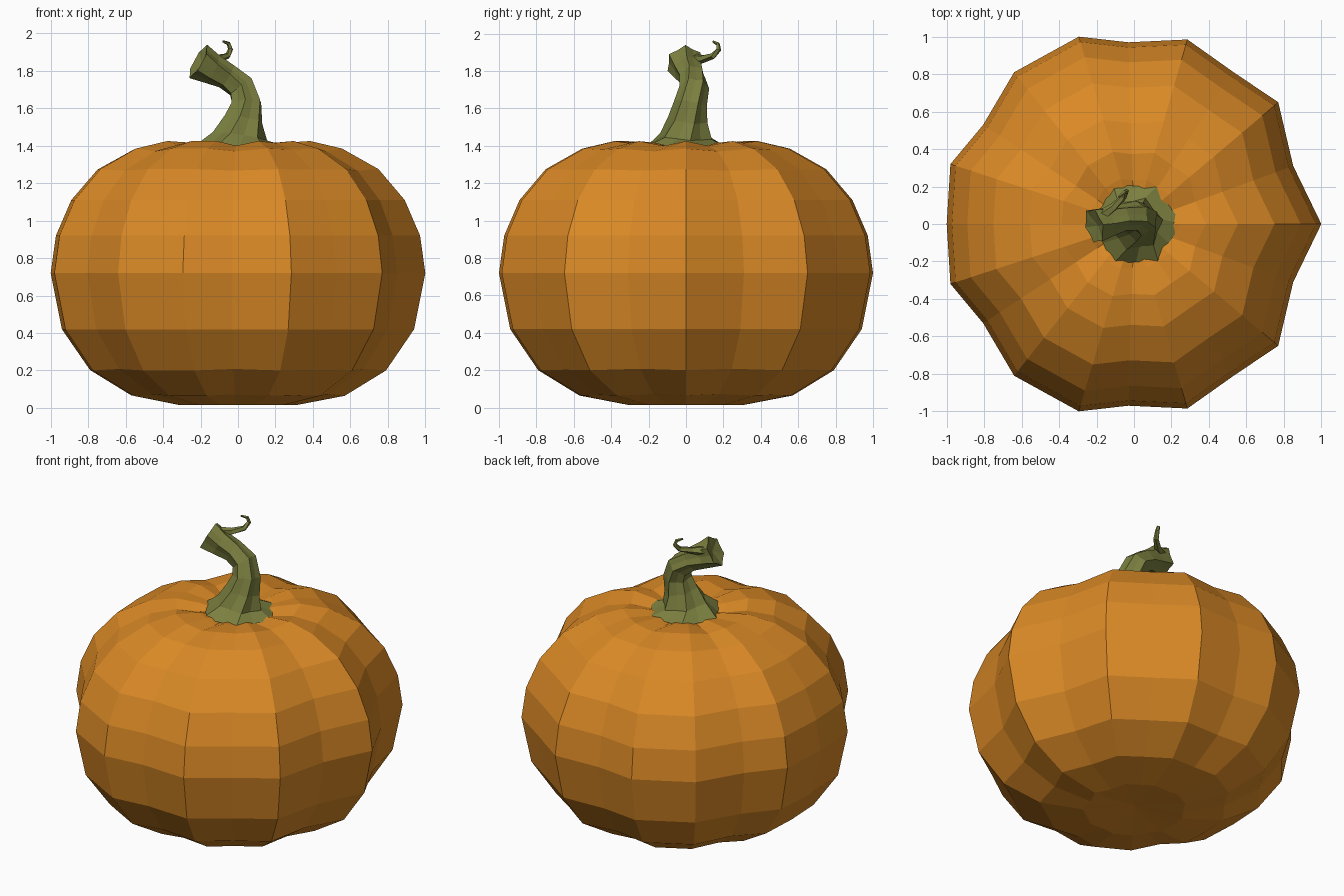
import bpy, bmesh, math
from mathutils import Vector

if "Cube" in bpy.data.objects:
    bpy.data.objects.remove(bpy.data.objects["Cube"])


def material(name, rgb):
    m = bpy.data.materials.new(name)
    m.diffuse_color = (*rgb, 1)
    m.use_nodes = True
    m.node_tree.nodes["Principled BSDF"].inputs["Base Color"].default_value = m.diffuse_color
    return m


def loft(name, rings, mat, cap_start, cap_end):
    # skin a list of closed rings and close both ends with a fan to a point
    bm = bmesh.new()
    vs = [[bm.verts.new(p) for p in r] for r in rings]
    n = len(rings[0])
    for a, b in zip(vs, vs[1:]):
        for i in range(n):
            j = (i + 1) % n
            bm.faces.new((a[i], a[j], b[j], b[i]))
    for ring, tip in ((vs[0], cap_start), (vs[-1], cap_end)):
        c = bm.verts.new(tip)
        for i in range(n):
            bm.faces.new((ring[i], ring[(i + 1) % n], c))
    bmesh.ops.recalc_face_normals(bm, faces=bm.faces)
    me = bpy.data.meshes.new(name)
    bm.to_mesh(me)
    bm.free()
    me.materials.append(mat)
    ob = bpy.data.objects.new(name, me)
    bpy.context.collection.objects.link(ob)
    return ob


def tube_rings(path, sides, groove, twist):
    # star-shaped sections swept along (x, y, z, radius) points
    pts = [Vector(p[:3]) for p in path]
    rings = []
    for k, p in enumerate(pts):
        d = (pts[min(k + 1, len(pts) - 1)] - pts[max(k - 1, 0)]).normalized()
        if k == 0 and groove:
            d = Vector((0, 0, 1))
        u = Vector((0, 1, 0))
        u = (u - d * u.dot(d)).normalized()
        v = d.cross(u)
        ring = []
        for i in range(sides):
            a = 2 * math.pi * i / sides + twist * k
            r = path[k][3] * (1 + groove * (1 if i % 2 else -1))
            ring.append(p + (u * math.cos(a) + v * math.sin(a)) * r)
        rings.append(ring)
    return rings


orange = material("pumpkin orange", (0.70, 0.25, 0.019))
green = material("stem green", (0.20, 0.215, 0.05))

# pumpkin body: half outline (x, y, is_valley) mirrored in y
half = [(1, 0, 0), (.85, .31, 1), (.77, .65, 0), (.525, .815, .4), (.285, .985, 0),
        (-.03, .97, 1), (-.295, 1, 0), (-.64, .81, 0), (-.805, .53, 1),
        (-.98, .32, 0), (-1, 0, .3)]
outline = half + [(x, -y, v) for x, y, v in half[-2:0:-1]]
# scale, height, valley drop
profile = [(.12, .03, 0), (.31, .015, 0), (.57, .065, -.008), (.79, .2, -.008),
           (.94, .42, 0), (1, .72, 0), (.972, .92, 0), (.89, 1.11, 0),
           (.75, 1.275, .008), (.555, 1.385, .015), (.385, 1.425, .025),
           (.24, 1.415, .03), (.12, 1.39, .01)]
loft("pumpkin_body",
     [[(x * s, y * s, z - v * drop) for x, y, v in outline] for s, z, drop in profile],
     orange, (0, 0, .04), (0, 0, 1.37))

# stem: flared, twisted and bent to the left
stem = [(.01, 0, 1.395, .225), (.01, 0, 1.45, .135), (.03, .01, 1.54, .098),
        (.045, .025, 1.63, .08), (.015, .045, 1.715, .072),
        (-.06, .035, 1.77, .066), (-.14, .01, 1.81, .076), (-.212, -.01, 1.85, .092)]
loft("stem", tube_rings(stem, 12, .1, .16), green, (0, 0, 1.38), (-.19, -.01, 1.84))

# small curl torn from the tip of the stem
curl = [(-.18, .04, 1.86, .035), (-.11, .09, 1.865, .022), (-.055, .145, 1.88, .017),
        (-.04, .175, 1.915, .014), (-.05, .17, 1.945, .011), (-.08, .145, 1.957, .006)]
loft("stem_curl", tube_rings(curl, 5, 0, 0), green, curl[0][:3], curl[-1][:3])
